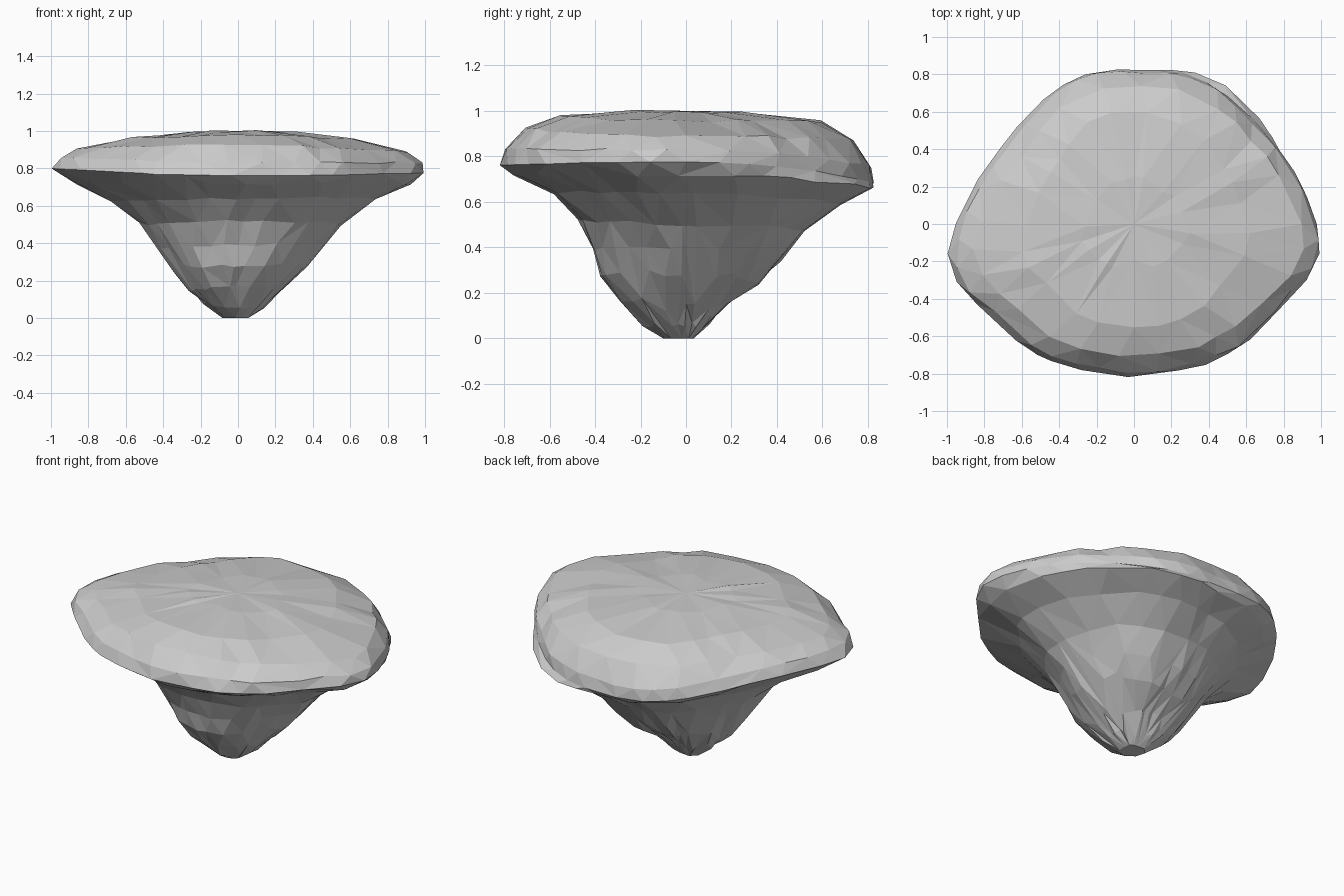
import bpy, bmesh, math, random
from mathutils import Vector

if "Cube" in bpy.data.objects:
    bpy.data.objects.remove(bpy.data.objects["Cube"])

random.seed(4)

# Plan outline of the widest rim, counter-clockwise
OUTLINE = [(1, -.12), (.97, .04), (.88, .25), (.76, .42), (.6, .6), (.43, .74),
           (.23, .82), (0, .825), (-.2, .82), (-.32, .78), (-.45, .7), (-.6, .55),
           (-.8, .3), (-.93, .06), (-1, -.12), (-.99, -.22), (-.92, -.37), (-.77, -.48),
           (-.64, -.62), (-.5, -.71), (-.3, -.78), (-.02, -.82), (.2, -.79), (.4, -.75),
           (.6, -.64), (.8, -.43), (.97, -.25)]

# Side profiles from tip to crown: (distance from axis, height)
RIGHT = [(.05, 0), (.13, .055), (.24, .15), (.36, .28), (.46, .4), (.55, .5), (.74, .64),
         (.91, .72), (1, .775), (.985, .83), (.91, .89), (.62, .957), (.3, .992)]
LEFT = [(.08, 0), (.19, .085), (.27, .14), (.35, .25), (.43, .37), (.53, .5), (.7, .62),
        (.87, .72), (1, .80), (.96, .86), (.86, .91), (.6, .96), (.3, .99)]
FRONT = [(.1, 0), (.19, .06), (.3, .17), (.38, .28), (.41, .39), (.47, .52), (.59, .64),
         (.76, .72), (.82, .76), (.80, .83), (.71, .925), (.56, .98), (.25, 1)]
BACK = [(.03, 0), (.09, .06), (.18, .15), (.3, .24), (.39, .34), (.49, .47), (.63, .59),
        (.77, .655), (.82, .68), (.805, .75), (.73, .87), (.6, .95), (.25, .99)]


def outline_radius(a):
    """Distance from the axis to the outline in direction a."""
    d = Vector((math.cos(a), math.sin(a)))
    for i, p in enumerate(OUTLINE):
        p, q = Vector(OUTLINE[i - 1]), Vector(p)
        e = q - p
        den = d.x * e.y - d.y * e.x
        t = (p.x * e.y - p.y * e.x) / den
        s = (p.x * d.y - p.y * d.x) / den
        if t > 0 and -1e-6 <= s <= 1 + 1e-6:
            return t
    return .85


def ring_point(k, a):
    """Blend the four profiles around the axis and fit to the outline."""
    c, s = math.cos(a), math.sin(a)
    px = (RIGHT if c > 0 else LEFT)[k]
    py = (BACK if s > 0 else FRONT)[k]
    f = px[0] * c * c + py[0] / .82 * s * s
    z = px[1] * c * c + py[1] * s * s
    # buttress on the back right of the stem
    if 2 < k < 8:
        f *= 1 + .13 * max(0, math.cos(a - .85)) ** 4
    r = f * outline_radius(a)
    # stem becomes rounder towards the tip
    if k < 6:
        r = r * .6 + f * .4 / math.sqrt(c * c + (s / .82) ** 2)
    return Vector((r * c, r * s, z))


# Floating rock: one lofted body with a slightly irregular surface
N = 40
bm = bmesh.new()
rings = []
for k in range(len(RIGHT)):
    ring = []
    for i in range(N):
        a = math.tau * (i + .5 * (k % 2)) / N
        p = ring_point(k, a)
        j = 0 if k in (0, 8) else .010
        ring.append(bm.verts.new(p + Vector((random.uniform(-j, j), random.uniform(-j, j),
                                             random.uniform(-j, j) * .7))))
    rings.append(ring)
for lo, hi in zip(rings, rings[1:]):
    for i in range(N):
        bm.faces.new((lo[i], lo[(i + 1) % N], hi[(i + 1) % N], hi[i]))
tip = bm.verts.new((-.03, -.04, 0))
crown = bm.verts.new((0, 0, 1))
for i in range(N):
    bm.faces.new((tip, rings[0][(i + 1) % N], rings[0][i]))
    bm.faces.new((crown, rings[-1][i], rings[-1][(i + 1) % N]))
bmesh.ops.triangulate(bm, faces=bm.faces[:])
bmesh.ops.recalc_face_normals(bm, faces=bm.faces[:])
mesh = bpy.data.meshes.new("floating_rock")
bm.to_mesh(mesh)
bm.free()
rock = bpy.data.objects.new("floating_rock", mesh)
bpy.context.collection.objects.link(rock)

# Reduce to irregular chipped facets
dec = rock.modifiers.new("chipped_facets", 'DECIMATE')
dec.ratio = .6
